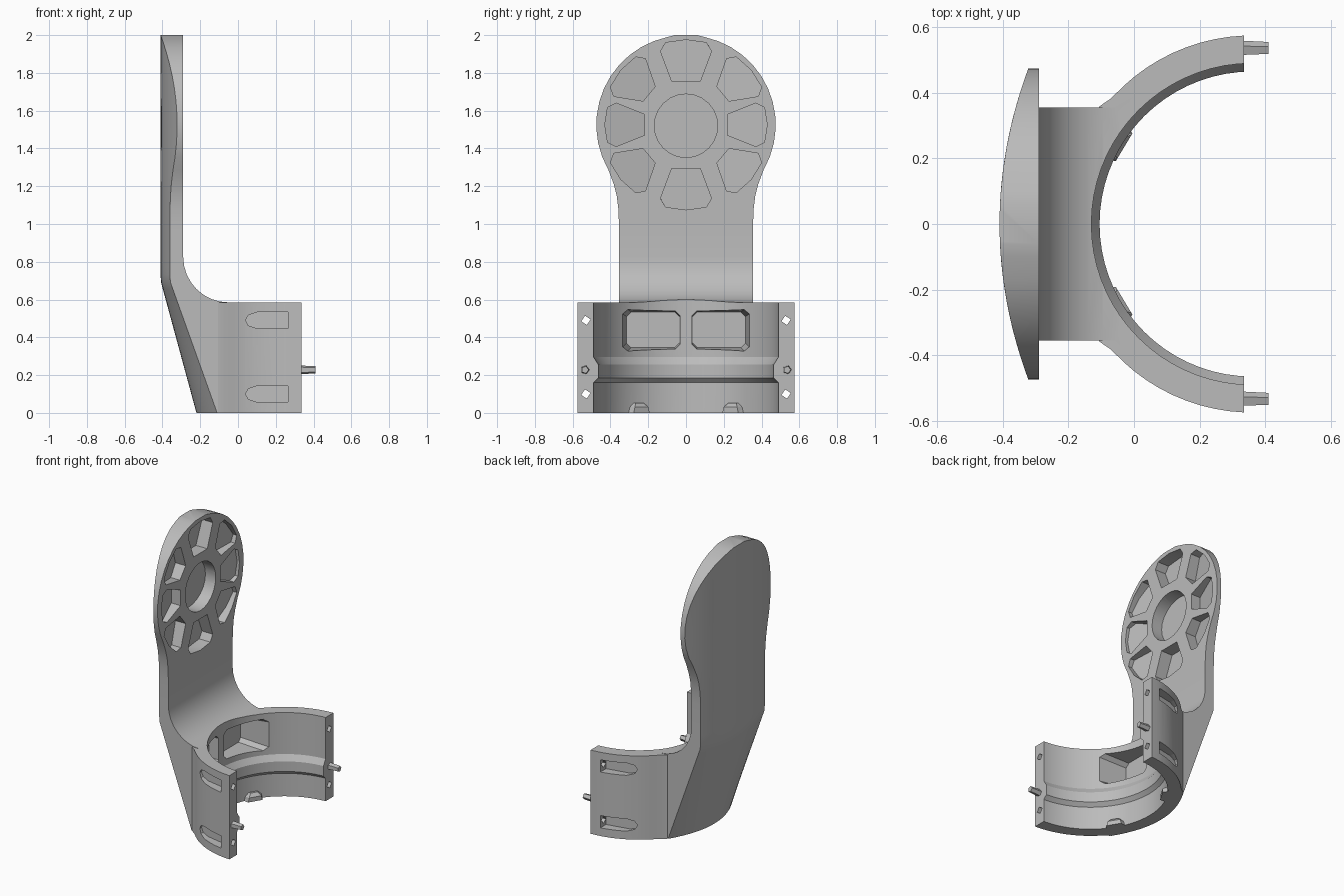
import bpy, bmesh
from math import sin, cos, pi, radians, sqrt

cube = bpy.data.objects.get("Cube")
if cube:
    bpy.data.objects.remove(cube, do_unlink=True)

grey = bpy.data.materials.new("plain grey")
grey.use_nodes = True
grey.diffuse_color = (0.5, 0.5, 0.5, 1)
grey.node_tree.nodes["Principled BSDF"].inputs["Base Color"].default_value = (0.5, 0.5, 0.5, 1)


def loft(name, loops):
    """Closed solid through matching loops of points, capped at both ends."""
    bm = bmesh.new()
    rings = [[bm.verts.new(p) for p in loop] for loop in loops]
    n = len(rings[0])
    for a, b in zip(rings, rings[1:]):
        for i in range(n):
            j = (i + 1) % n
            bm.faces.new((a[i], a[j], b[j], b[i]))
    bm.faces.new(rings[0][::-1])
    bm.faces.new(rings[-1])
    bmesh.ops.triangulate(bm, faces=[f for f in bm.faces if len(f.verts) == 4])
    bmesh.ops.recalc_face_normals(bm, faces=bm.faces)
    mesh = bpy.data.meshes.new(name)
    bm.to_mesh(mesh)
    bm.free()
    mesh.materials.append(grey)
    ob = bpy.data.objects.new(name, mesh)
    bpy.context.collection.objects.link(ob)
    return ob


def activate(ob):
    bpy.ops.object.select_all(action='DESELECT')
    ob.select_set(True)
    bpy.context.view_layer.objects.active = ob


def combine(target, tool, operation):
    """Apply a boolean and discard the tool."""
    tool.hide_render = True
    activate(target)
    mod = target.modifiers.new("boolean", 'BOOLEAN')
    mod.operation = operation
    mod.solver = 'EXACT'
    mod.object = tool
    bpy.ops.object.modifier_apply(modifier=mod.name)
    bpy.data.objects.remove(tool, do_unlink=True)


def back_x(y, z):
    """Curved back surface, leaning in and curving tighter towards the foot."""
    t = max(0, 1 - z / 0.7)
    return -0.41 + 0.19 * t + (0.39 + 0.48 * t) * y * y


# Paddle and neck: sections given as height, half width, front position
CENTRE_Z, RADIUS, NECK = 1.525, 0.475, 0.355
sections = [(z, NECK, -0.05) for z in (0, 0.15, 0.3, 0.45)]
for i in range(9):
    t = pi / 2 * (1 - i / 8)
    sections.append((0.825 - 0.24 * sin(t), NECK, -0.05 - 0.24 * cos(t)))
sections += [(1.0, NECK, -0.29), (1.08, 0.358, -0.29), (1.15, 0.367, -0.29), (1.21, 0.382, -0.29)]
for a in range(-30, 79, 9):
    sections.append((CENTRE_Z + RADIUS * sin(radians(a)), RADIUS * cos(radians(a)), -0.29))
sections.append((2.0, 0.06, -0.29))

STEPS = 16
loops = []
for z, w, front in sections:
    ys = [w * (2 * i / STEPS - 1) for i in range(STEPS + 1)]
    loops.append([(back_x(y, z), y, z) for y in ys] + [(front, w, z), (front, -w, z)])
bracket = loft("bracket", loops)

# Half ring clamp with flared roots
RING_X, RING_R = 0.36, 0.575
def arc(a):
    return RING_X + RING_R * cos(radians(a)), RING_R * sin(radians(a))
half = [arc(92.5 + 4.5 * i) for i in range(10)]
half += [(-0.07, 0.383), (-0.105, 0.359)] + [arc(a) for a in (147, 155, 163, 171)]
plan = half + [arc(180)] + [(x, -y) for x, y in reversed(half)]
ring = loft("ring", [[(x, y, z) for x, y in plan] for z in (0, 0.585)])
combine(bracket, ring, 'UNION')

# Bore with an inner ridge
bore_profile = [(0.49, -0.1), (0.49, 0.16), (0.465, 0.185), (0.465, 0.255), (0.49, 0.295), (0.49, 0.8)]
bore = loft("bore", [[(RING_X + r * cos(2 * pi * i / 72), r * sin(2 * pi * i / 72), z)
                      for i in range(72)] for r, z in bore_profile])
combine(bracket, bore, 'DIFFERENCE')


# Spoke pockets in the paddle, floors following the curved back
def paddle_pocket(outline):
    floor = [(back_x(y, z) + 0.03, y, z) for y, z in outline]
    combine(bracket, loft("pocket", [floor, [(-0.2, y, z) for y, z in outline]]), 'DIFFERENCE')


def spoke_pocket(angle, r0, r1, w0, w1):
    a = radians(angle)
    local = [(r0, -w0), (r1 - 0.06, -w1), (r1 - 0.015, -w1 * 0.8), (r1, 0),
             (r1 - 0.015, w1 * 0.8), (r1 - 0.06, w1), (r0, w0)]
    paddle_pocket([(r * cos(a) - s * sin(a), CENTRE_Z + r * sin(a) + s * cos(a)) for r, s in local])


for angle in (90, 270):
    spoke_pocket(angle, 0.23, 0.45, 0.075, 0.135)
for angle in (0, 180):
    spoke_pocket(angle, 0.22, 0.43, 0.055, 0.115)
for angle in (40, 140, 220, 320):
    spoke_pocket(angle, 0.255, 0.45, 0.05, 0.13)

# Round hub recess
paddle_pocket([(0.168 * cos(2 * pi * i / 24), CENTRE_Z - 0.005 + 0.168 * sin(2 * pi * i / 24))
               for i in range(24)])


def chamfered(y0, y1, z0, z1, c):
    return [(y0 + c, z0), (y1 - c, z0), (y1, z0 + c), (y1, z1 - c),
            (y1 - c, z1), (y0 + c, z1), (y0, z1 - c), (y0, z0 + c)]


for side in (1, -1):
    # Windows sunk into the bore wall
    window = [[(0.1, side * y, z) for y, z in chamfered(0.02, 0.345, 0.315, 0.555, 0.025)],
              [(-0.2, side * y, z) for y, z in chamfered(0.035, 0.315, 0.345, 0.535, 0.025)]]
    combine(bracket, loft("window", window), 'DIFFERENCE')

    for height in (0.49, 0.1):
        # Screw slot outside, joined by a hole through the end face
        shape = [(0.265, -0.043), (0.265, 0.043), (0.1, 0.043), (0.055, 0.028),
                 (0.04, 0), (0.055, -0.028), (0.1, -0.043)]
        slot = [[(x, side * (0.46 + 0.2 * (x - 0.04)), height + z) for x, z in shape],
                [(x, side * 0.7, height + z) for x, z in shape]]
        combine(bracket, loft("slot", slot), 'DIFFERENCE')
        hole = [[(x, side * 0.53 + 0.025 * cos(k * pi / 2 + 0.2), height + 0.025 * sin(k * pi / 2 + 0.2))
                 for k in range(4)] for x in (0.24, 0.4)]
        combine(bracket, loft("hole", hole), 'DIFFERENCE')

    # Locating peg on each end face
    label = "left" if side > 0 else "right"
    loft(label + "_peg", [[(x, side * 0.535 + r * cos(k * 2 * pi / 5), 0.228 + r * sin(k * 2 * pi / 5))
                           for k in range(5)] for x, r in ((0.31, 0.025), (0.41, 0.02))])

    # Small wedge tab at the foot of the bore
    c, s = cos(radians(31)), side * sin(radians(31))
    tab = []
    for z, inner, w in ((0.0, 0.455, 0.07), (0.03, 0.455, 0.06), (0.052, 0.475, 0.035)):
        tab.append([(RING_X - r * c + side * t * s, r * s + side * t * c, z)
                    for r, t in ((inner, -w * 0.7), (inner, w * 0.7), (0.5, w), (0.5, -w))])
    loft(label + "_tab", tab)

# Smooth curves, crisp edges on the main casting
activate(bracket)
bpy.ops.object.shade_smooth_by_angle(angle=radians(28))
